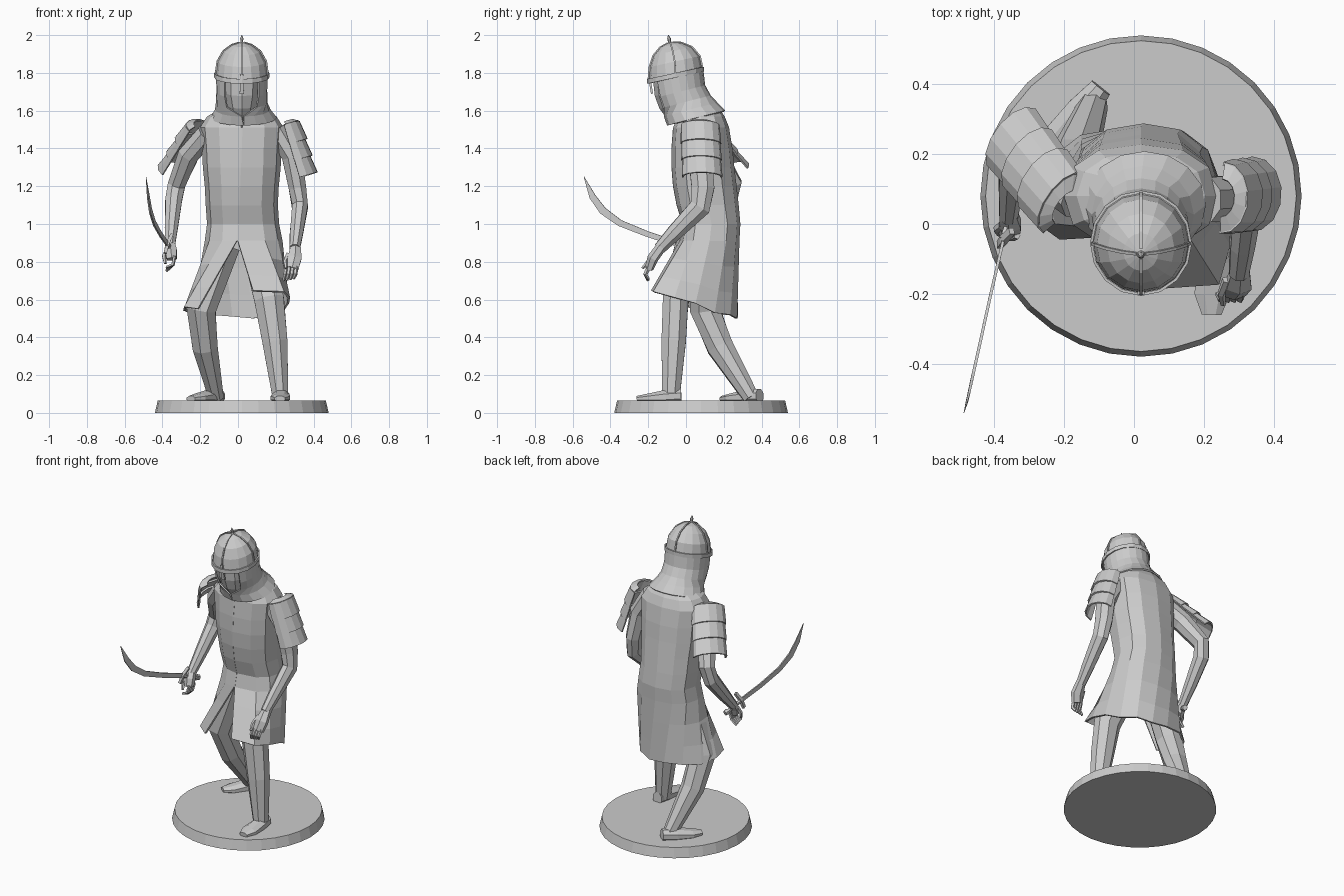
import bpy, bmesh, math
from mathutils import Vector

grey = bpy.data.materials.new("stone_grey")
grey.diffuse_color = (0.6, 0.6, 0.6, 1)


def skin(name, rows, closed=True, cap=True, thick=0):
    """Join rows of points into a faceted surface."""
    bm = bmesh.new()
    vs = [[bm.verts.new(p) for p in r] for r in rows]
    n = len(rows[0])
    for a, b in zip(vs, vs[1:]):
        for i in range(n if closed else n - 1):
            j = (i + 1) % n
            bm.faces.new((a[i], a[j], b[j], b[i]))
    if cap:
        bm.faces.new(vs[0])
        bm.faces.new(vs[-1])
    bmesh.ops.recalc_face_normals(bm, faces=bm.faces)
    me = bpy.data.meshes.new(name)
    bm.to_mesh(me)
    bm.free()
    me.materials.append(grey)
    ob = bpy.data.objects.new(name, me)
    bpy.context.collection.objects.link(ob)
    if thick:
        m = ob.modifiers.new("thickness", 'SOLIDIFY')
        m.thickness, m.offset = thick, 0
    return ob


def tube(name, stations, n=8, ref=(0, -1, 0)):
    """Limb through stations (x, y, z, half width, half depth)."""
    pts = [Vector(s[:3]) for s in stations]
    rows = []
    for i, s in enumerate(stations):
        t = (pts[min(i + 1, len(pts) - 1)] - pts[max(i - 1, 0)]).normalized()
        side = t.cross(Vector(ref)).normalized()
        up = side.cross(t)
        rows.append([pts[i] + side * s[3] * math.cos(a) + up * s[4] * math.sin(a)
                     for a in [2 * math.pi * (k + 0.5) / n for k in range(n)]])
    return skin(name, rows)


def ring(cx, cy, z, rx, ry, n, tilt=0.0, gap=0.0, closed=True, power=1.0):
    """Level or tilted oval, starting at the front; gap leaves the front open."""
    out = []
    for k in range(n):
        u = k / (n if closed else n - 1)
        a = math.radians(-90 - gap - (360 - 2 * gap) * u)
        c, s = math.cos(a), math.sin(a)
        x = rx * math.copysign(abs(c) ** power, c)
        y = ry * math.copysign(abs(s) ** power, s)
        out.append(Vector((cx + x, cy + y, z + tilt * y)))
    return out


# Round base
skin("base", [ring(0.02, 0.08, 0, 0.46, 0.46, 32), ring(0.02, 0.08, 0.065, 0.445, 0.445, 32)])

# Coat: closed body, then a skirt open at the front
body = [(1.61, .02, .08, .10, .09), (1.565, .02, .08, .18, .12), (1.51, .02, .08, .215, .142),
        (1.4, .02, .085, .205, .155), (1.3, .02, .09, .2, .16), (1.2, .02, .1, .19, .162),
        (1.1, .02, .115, .185, .158), (1.0, .027, .135, .185, .147), (.91, .03, .125, .2, .152)]
rows = []
for z, cx, cy, rx, ry in body:
    r = ring(cx, cy, z, rx, ry, 13, closed=False, power=0.85)
    mid = 0.02 - 0.04 * max(0, 1.5 - z)
    r[0].x, r[-1].x = mid - 0.002, mid + 0.002
    rows.append(r)
hem = [(-.21, -.04, .55), (-.28, .01, .56), (-.285, .09, .54), (-.24, .18, .52), (-.15, .25, .52),
       (-.03, .27, .51), (.08, .265, .50), (.17, .23, .52), (.23, .15, .53), (.265, .05, .58),
       (.27, -.06, .61), (.24, -.17, .64), (.08, -.18, .645)]
waist = rows[-1]
for t in (0.35, 0.7, 1):
    rows.append([w.lerp(Vector(h), t) for w, h in zip(waist, hem)])
skin("coat", rows, closed=False, cap=False, thick=0.012)
tube("coat_front_seam", [(.02 - .04 * max(0, 1.5 - z), cy - ry - .003, z, .006, .006)
                         for z, cx, cy, rx, ry in body[2:]], 4)

# Legs and feet
tube("left_leg", [(.10, .08, .89, .09, .09), (.165, -.055, .6, .085, .075), (.195, -.065, .38, .072, .07),
                  (.225, -.08, .08, .045, .05)])
tube("right_leg", [(-.07, .1, .89, .09, .09), (-.195, .1, .55, .085, .085), (-.175, .18, .35, .072, .075),
                   (-.115, .345, .08, .042, .045)])
for name, heel, toe in (("left_foot", (.23, -.025), (.222, -.26)), ("right_foot", (-.095, .39), (-.25, .195))):
    h, t = Vector((*heel, .09)), Vector((*toe, .075))
    st = [(0, .035, .04), (.35, .05, .04), (.75, .055, .025), (1, .03, .016)]
    tube(name, [(*h.lerp(t, f), w, d) for f, w, d in st], 8, (0, 0, 1))

# Arms
tube("left_arm", [(.2, .07, 1.5, .06, .07), (.285, .075, 1.36, .058, .068), (.315, .09, 1.19, .05, .065),
                  (.328, .075, 1.09, .045, .06), (.31, -.06, .955, .038, .045), (.30, -.14, .87, .03, .034)])
tube("right_arm", [(-.16, .08, 1.48, .06, .07), (-.26, .15, 1.37, .06, .065), (-.325, .245, 1.21, .05, .055),
                   (-.34, .225, 1.13, .048, .052), (-.352, .11, .99, .038, .042), (-.36, .02, .885, .028, .03)])

# Hands with fingers
tube("left_hand", [(.305, -.13, .88, .03, .028), (.3, -.175, .82, .042, .03), (.285, -.195, .765, .04, .024)], 6)
tube("right_hand", [(-.36, .03, .9, .028, .026), (-.355, .0, .86, .036, .03), (-.35, -.015, .815, .03, .026)], 6)
for k in range(4):
    d = k * 0.018
    tube(f"left_finger_{k}", [(.255 + d, -.195, .775, .011, .013), (.25 + d, -.215, .735, .011, .012),
                              (.24 + d, -.2, .70 + d * .2, .008, .008)], 5)
    tube(f"right_finger_{k}", [(-.335, .02 - d, .83, .01, .01), (-.345, .015 - d, .785, .01, .01),
                               (-.38, .012 - d, .75 + d * .4, .007, .007)], 5)
tube("left_thumb", [(.265, -.16, .84, .013, .013), (.25, -.2, .80, .012, .012), (.255, -.23, .765, .008, .008)], 5)
tube("right_thumb", [(-.375, .0, .87, .012, .012), (-.392, -.015, .83, .012, .012), (-.385, -.03, .79, .008, .008)], 5)


# Shoulder guards: three overlapping curved plates on each upper arm
def shoulder_guard(name, top, bottom, across, depth, half):
    top, bottom, w = Vector(top), Vector(bottom), Vector(across).normalized()
    axis = bottom - top
    n = w.cross(axis).normalized()
    if n.z < 0:
        n = -n
    for i in range(3):
        rows = []
        for f, grow in ((i / 3, 0.0), ((i + 1.12) / 3, 0.014)):
            c = top + axis * f
            rows.append([c + w * (half + grow * .4) * math.sin(a) + n * (depth + grow) * math.cos(a)
                         for a in [math.radians(-95 + 190 * k / 7) for k in range(8)]])
        skin(f"{name}_plate_{i}", rows, closed=False, cap=False, thick=0.01)
    # Closing lip at the shoulder
    skin(f"{name}_lip", [[top - axis * .06 + (p - top) * .55 for p in rows_top] for rows_top in [
        [top + w * half * math.sin(a) + n * depth * math.cos(a)
         for a in [math.radians(-90 + 180 * k / 7) for k in range(8)]]]] +
         [[top + w * half * math.sin(a) + n * depth * math.cos(a)
           for a in [math.radians(-90 + 180 * k / 7) for k in range(8)]]],
         closed=False, cap=False, thick=0.008)


shoulder_guard("left_guard", (.255, .075, 1.525), (.335, .085, 1.26), (.06, 1, 0), .07, .098)
shoulder_guard("right_guard", (-.205, .06, 1.51), (-.34, .235, 1.29), (-.1, -.15, -.03), .06, .1)

# Head, mail neck guard and helmet
skin("face", [ring(.02, cy, z, rx, ry, 10, .2) for z, cy, rx, ry in
              ((1.56, -.01, .07, .08), (1.63, -.04, .08, .1), (1.70, -.05, .098, .115), (1.79, -.055, .1, .12))])
skin("neck_guard", [ring(cx, cy, z, rx, ry, 17, .25, g, False) for z, cx, cy, rx, ry, g in
                    ((1.79, .02, -.05, .131, .136, 42), (1.70, .02, -.035, .13, .132, 42),
                     (1.645, .02, -.005, .132, .132, 36), (1.605, .025, .025, .142, .138, 2),
                     (1.56, .03, .055, .172, .15, 0))],
     closed=False, cap=False, thick=0.01)
dome = ((1.785, -.055, .137, .142), (1.86, -.06, .127, .131), (1.915, -.07, .096, .1),
        (1.948, -.08, .05, .054), (1.96, -.085, .01, .01))
skin("helmet", [ring(.02, cy, z, rx, ry, 16, .22) for z, cy, rx, ry in dome])
skin("helmet_band", [ring(.02, -.055, z, .142, .147, 16, .22) for z in (1.775, 1.8)], cap=False, thick=.008)
for k in range(4):
    ribs = []
    for z, cy, rx, ry in dome:
        p = ring(.02, cy, z, rx + .003, ry + .003, 4, .22)[k]
        ribs.append((*p, .006, .006))
    tube(f"helmet_rib_{k}", ribs, 4, (0, -1, 0) if k % 2 == 0 else (1, 0, 0))
tube("helmet_spike", [(.02, -.085, 1.95, .016, .016), (.02, -.087, 1.966, .008, .008),
                      (.02, -.09, 1.982, .01, .01), (.02, -.094, 2.0, .002, .002)], 6)
tube("nose_guard", [(.02, -.196, 1.79, .014, .008), (.02, -.188, 1.74, .012, .008), (.02, -.18, 1.69, .016, .008)], 4)

# Curved sword
tube("sword_grip", [(-.345, .06, .85, .012, .014), (-.36, .0, .872, .011, .012), (-.374, -.045, .895, .012, .014)], 6, (0, 0, 1))
tube("sword_pommel", [(-.34, .075, .845, .016, .018), (-.346, .055, .852, .018, .02)], 6, (0, 0, 1))
tube("sword_guard", [(-.35, -.02, .945, .011, .014), (-.374, -.045, .895, .014, .016), (-.385, -.06, .845, .011, .014)], 4)
tube("sword_blade", [(-.374, -.045, .895, .006, .02), (-.41, -.2, .945, .006, .021), (-.443, -.35, 1.005, .006, .024),
                     (-.463, -.44, 1.07, .006, .028), (-.475, -.495, 1.145, .005, .024),
                     (-.487, -.54, 1.25, .001, .002)], 4, (0, 0, 1))
